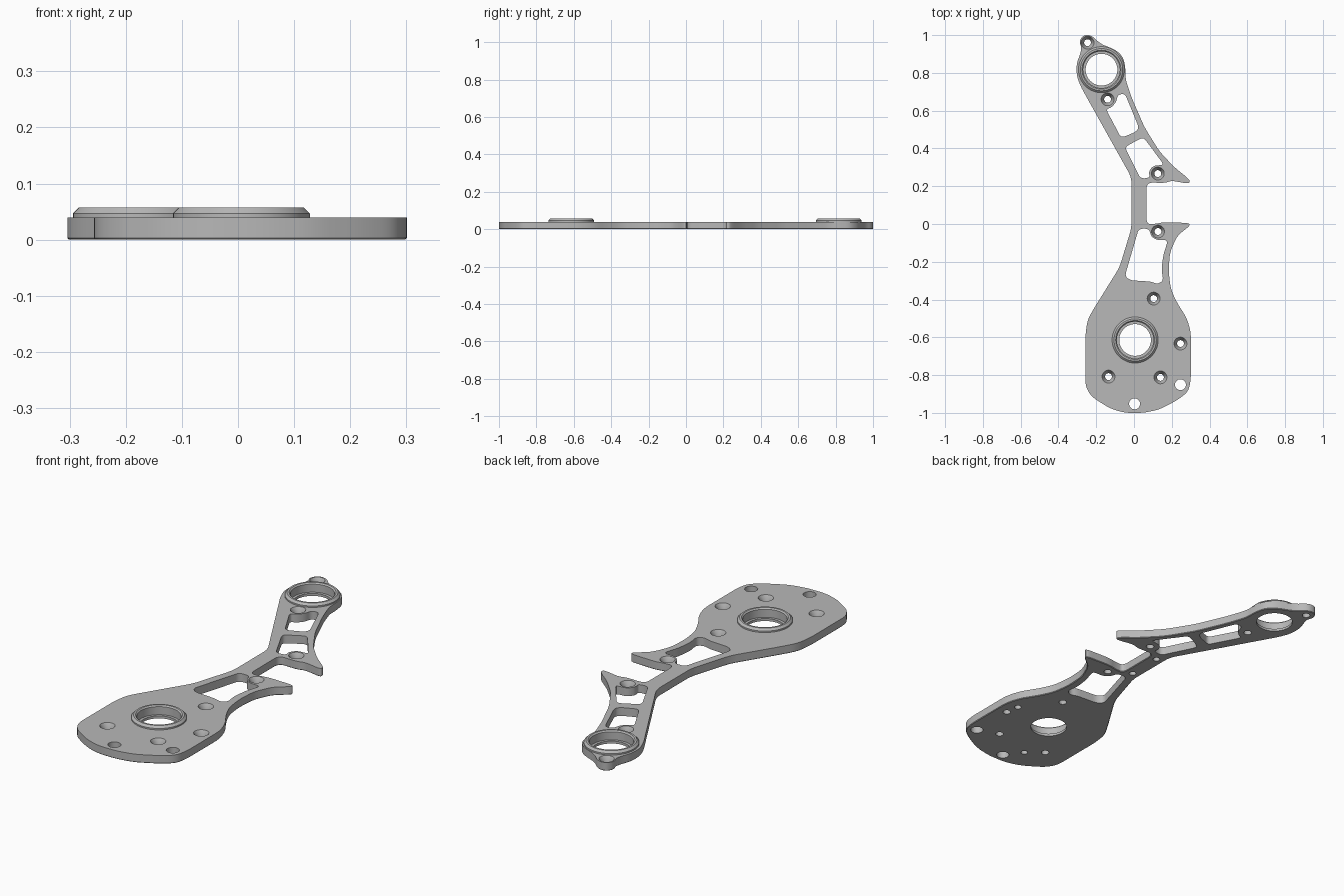
import bpy
import bmesh
import math
from mathutils import Vector

cube = bpy.data.objects.get("Cube")
if cube:
    bpy.data.objects.remove(cube, do_unlink=True)

THICK = 0.04
SEGMENTS = 48

metal = bpy.data.materials.new("machined grey")
metal.use_nodes = True
grey = (0.48, 0.48, 0.48, 1)
metal.diffuse_color = grey
metal.node_tree.nodes["Principled BSDF"].inputs["Base Color"].default_value = grey


def rounded(points, radius, steps=6):
    """Round every corner of a closed polygon with a short curve."""
    pts = [Vector(p) for p in points]
    out = []
    for i, corner in enumerate(pts):
        to_prev = pts[i - 1] - corner
        to_next = pts[(i + 1) % len(pts)] - corner
        a = corner + to_prev.normalized() * min(radius, to_prev.length * 0.45)
        b = corner + to_next.normalized() * min(radius, to_next.length * 0.45)
        for s in range(steps + 1):
            t = s / steps
            out.append(a * (1 - t) ** 2 + corner * 2 * t * (1 - t) + b * t ** 2)
    return out


def add_prism(bm, outline, bottom, top):
    low = [bm.verts.new((p.x, p.y, bottom)) for p in outline]
    high = [bm.verts.new((p.x, p.y, top)) for p in outline]
    base = bm.faces.new(low)
    bm.faces.new(high)
    for i in range(len(low)):
        bm.faces.new((low[i - 1], low[i], high[i], high[i - 1]))
    return base


def add_lathe(bm, profile, centre, capped=True):
    """Revolve (radius, height) pairs about a vertical axis."""
    rings = []
    for r, z in profile:
        rings.append([bm.verts.new((centre[0] + r * math.cos(k * math.tau / SEGMENTS),
                                    centre[1] + r * math.sin(k * math.tau / SEGMENTS), z))
                      for k in range(SEGMENTS)])
    for lower, upper in zip(rings, rings[1:]):
        for k in range(SEGMENTS):
            bm.faces.new((lower[k - 1], lower[k], upper[k], upper[k - 1]))
    if capped:
        bm.faces.new(rings[0])
        bm.faces.new(rings[-1])


def finish(bm, name):
    bmesh.ops.recalc_face_normals(bm, faces=bm.faces[:])
    mesh = bpy.data.meshes.new(name)
    bm.to_mesh(mesh)
    bm.free()
    obj = bpy.data.objects.new(name, mesh)
    bpy.context.collection.objects.link(obj)
    mesh.materials.append(metal)
    return obj


def shade(obj):
    bpy.ops.object.select_all(action='DESELECT')
    obj.select_set(True)
    bpy.context.view_layer.objects.active = obj
    bpy.ops.object.shade_smooth_by_angle(angle=math.radians(30))


# Plate outline, clockwise from the top lug
right_side = [
    (-.27, 1), (-.225, 1), (-.18, .955), (-.093, .92), (-.055, .88), (-.045, .82),
    (-.045, .765), (-.013, .67), (.056, .511), (.135, .384), (.214, .3),
    (.294, .236), (.294, .217), (.275, .215), (.2, .23), (.165, .217), (.066, .22),
    (.066, 0), (.11, 0), (.16, .01), (.294, .005), (.294, -.012), (.23, -.06),
    (.19, -.15), (.183, -.25), (.195, -.347), (.23, -.421), (.278, -.495),
    (.301, -.57), (.301, -.824), (.288, -.888), (.225, -.935), (.135, -.982)]
left_side = [
    (.05, -1), (-.05, -1), (-.13, -.975), (-.225, -.914), (-.257, -.86),
    (-.257, -.585), (-.246, -.506), (-.209, -.442), (-.077, -.23), (-.013, -.02),
    (-.013, .246), (-.283, .729), (-.304, .787), (-.304, .85), (-.283, .904),
    (-.278, .935), (-.29, .965)]

bm = bmesh.new()
base = add_prism(bm, rounded(right_side + left_side, 0.035), 0, THICK)
bmesh.ops.recalc_face_normals(bm, faces=bm.faces[:])
bmesh.ops.bevel(bm, geom=list(base.edges), offset=0.003, segments=1, affect='EDGES')
plate = finish(bm, "arm_plate")

# All openings in one cutter
bm = bmesh.new()
LOW, HIGH = -0.02, 0.08

pockets = [
    [(-.085, .685), (-.048, .69), (.026, .511), (.01, .488), (-.068, .456),
     (-.148, .607), (-.119, .617), (-.095, .645)],
    [(-.045, .4), (-.035, .415), (.05, .46), (.155, .318), (.145, .312), (.1, .308),
     (.077, .275), (.085, .245), (.035, .24)],
    [(.025, -.025), (.08, -.025), (.09, -.065), (.12, -.085), (.18, -.085),
     (.155, -.165), (.146, -.24), (.155, -.3), (.125, -.318), (.09, -.305),
     (-.02, -.298), (-.048, -.275)]]
for pocket in pockets:
    add_prism(bm, rounded(pocket, 0.022), LOW, HIGH)

# Bearing bores with a lower lip
hubs = [(-.172, .817), (.006, -.614)]
for hub in hubs:
    add_lathe(bm, [(.084, LOW), (.084, .012), (.097, .012), (.097, HIGH)], hub)

# Countersunk screw holes
screws = [(-.246, .96), (-.14, .66), (.126, .267), (.127, -.04),
          (.104, -.395), (.246, -.633), (-.135, -.808), (.14, -.812)]
for spot in screws:
    add_lathe(bm, [(.018, LOW), (.018, .012), (.034, THICK), (.034, HIGH)], spot)

# Plain through holes
for spot in [(.003, -.952), (.246, -.851)]:
    add_lathe(bm, [(.029, LOW), (.029, HIGH)], spot)

# Blind holes in the underside
for spot in [(.235, -.565), (-.06, -.87), (.027, .022), (.027, .195)]:
    add_lathe(bm, [(.016, LOW), (.016, .025)], spot)

cutter = finish(bm, "opening_cutter")
cutter.hide_render = True

cut = plate.modifiers.new("openings", 'BOOLEAN')
cut.operation = 'DIFFERENCE'
cut.solver = 'EXACT'
cut.object = cutter
bpy.context.view_layer.objects.active = plate
bpy.ops.object.modifier_apply(modifier=cut.name)
bpy.data.objects.remove(cutter, do_unlink=True)
shade(plate)

# Raised chamfered collars round the bores
collar = [(.122, THICK), (.122, .047), (.112, .057), (.103, .057), (.097, .051), (.097, THICK)]
for name, hub in zip(("upper_collar", "lower_collar"), hubs):
    bm = bmesh.new()
    add_lathe(bm, collar, hub, capped=False)
    shade(finish(bm, name))
